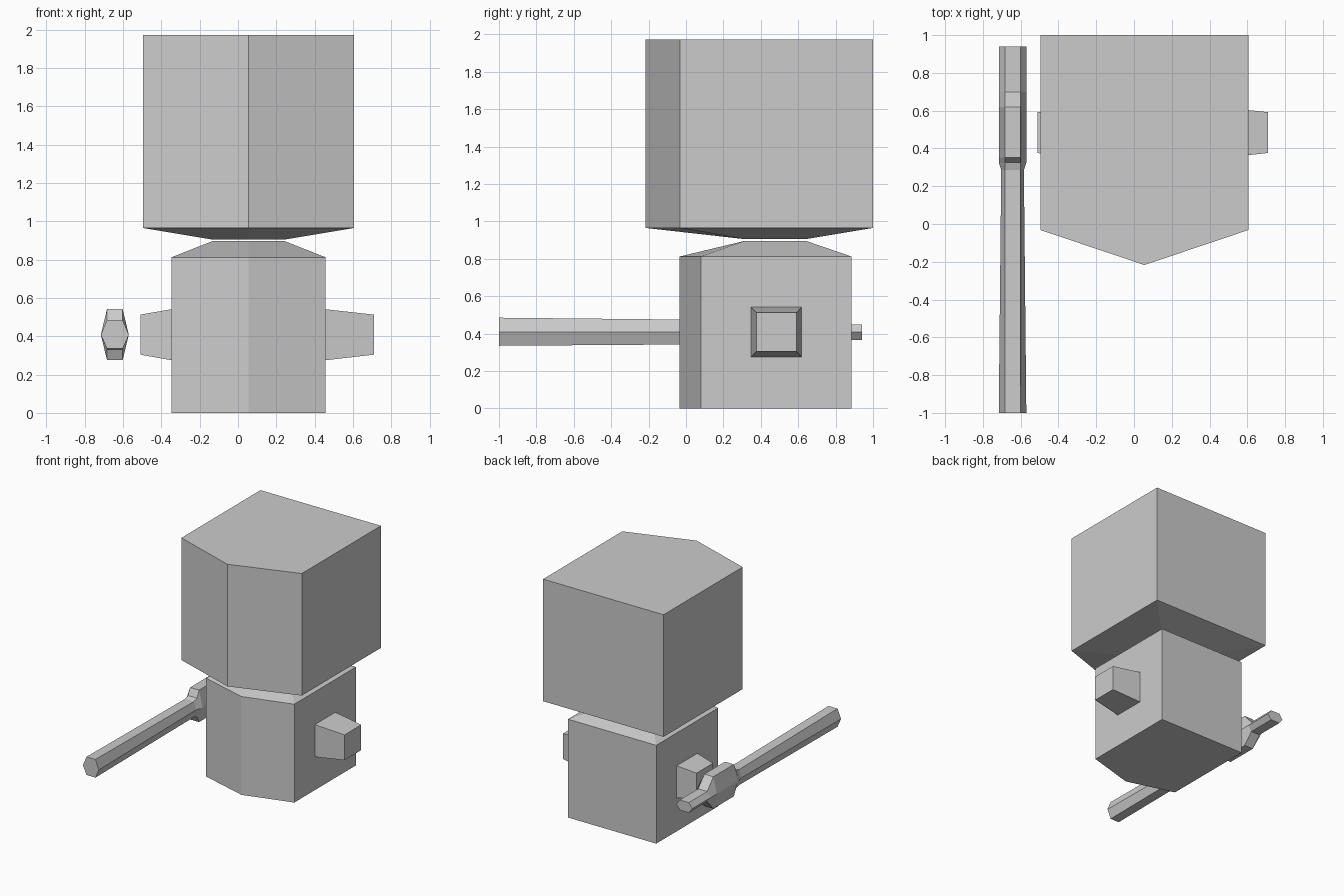
import bpy

if "Cube" in bpy.data.objects:
    bpy.data.objects.remove(bpy.data.objects["Cube"])


def loft(name, rings):
    """Skin a list of equal-length vertex rings and cap both ends."""
    n = len(rings[0])
    verts = [v for ring in rings for v in ring]
    faces = [(r * n + i, r * n + (i + 1) % n, (r + 1) * n + (i + 1) % n, (r + 1) * n + i)
             for r in range(len(rings) - 1) for i in range(n)]
    faces += [tuple(reversed(range(n))), tuple(range(len(verts) - n, len(verts)))]
    mesh = bpy.data.meshes.new(name)
    mesh.from_pydata(verts, [], faces)
    obj = bpy.data.objects.new(name, mesh)
    bpy.context.collection.objects.link(obj)
    # consistent outward normals
    import bmesh
    bm = bmesh.new()
    bm.from_mesh(mesh)
    bmesh.ops.recalc_face_normals(bm, faces=bm.faces)
    bm.to_mesh(mesh)
    bm.free()
    return obj


CX = 0.055  # centre line of the figure


def pentagon(half, nose, corner, back, z):
    """Square outline with a pointed front."""
    return [(CX - half, corner, z), (CX, nose, z), (CX + half, corner, z),
            (CX + half, back, z), (CX - half, back, z)]


def square(x, y0, y1, z0, z1):
    return [(x, y0, z0), (x, y1, z0), (x, y1, z1), (x, y0, z1)]


def hexagon(y, half, top, bottom):
    x, z, flat = -0.643, 0.408, 0.041
    return [(x - half, y, z), (x - flat, y, top), (x + flat, y, top),
            (x + half, y, z), (x + flat, y, bottom), (x - flat, y, bottom)]


# Body with sloped shoulders
loft("body", [pentagon(0.403, -0.035, 0.08, 0.885, 0.0),
              pentagon(0.403, -0.035, 0.08, 0.885, 0.812),
              pentagon(0.19, 0.315, 0.315, 0.64, 0.896)])

# Head with tapered underside
loft("head", [pentagon(0.19, 0.315, 0.315, 0.64, 0.905),
              pentagon(0.55, -0.217, -0.032, 1.0, 0.965),
              pentagon(0.55, -0.217, -0.032, 1.0, 1.973)])

# Stub arms
for name, inner, outer in (("left_arm", 0.458, 0.71), ("right_arm", -0.348, -0.51)):
    loft(name, [square(inner, 0.348, 0.618, 0.275, 0.541),
                square(outer, 0.376, 0.592, 0.304, 0.513)])

# Club: six-sided shaft, thick guard and flat handle
loft("club", [hexagon(*s) for s in (
    (-1.0, 0.073, 0.485, 0.335),
    (0.285, 0.06, 0.472, 0.344),
    (0.325, 0.073, 0.485, 0.331),
    (0.352, 0.073, 0.541, 0.277),
    (0.62, 0.073, 0.541, 0.277),
    (0.70, 0.073, 0.45, 0.366),
    (0.94, 0.073, 0.45, 0.366))])
